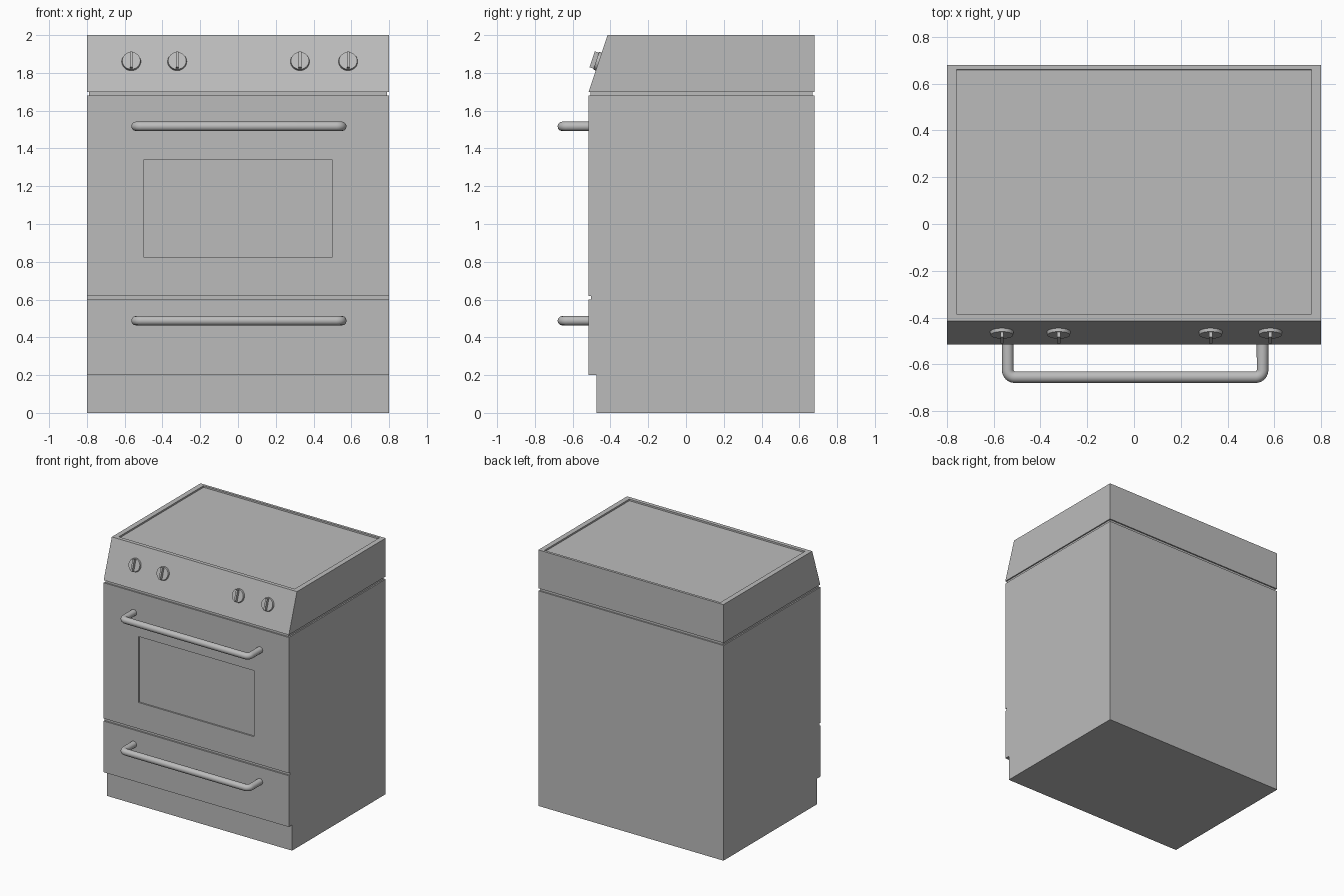
import bpy, bmesh, math
from mathutils import Matrix, Vector

if "Cube" in bpy.data.objects:
    bpy.data.objects.remove(bpy.data.objects["Cube"])

steel = bpy.data.materials.new("grey_enamel")
steel.diffuse_color = (0.5, 0.5, 0.5, 1)
steel.use_nodes = True
steel.node_tree.nodes["Principled BSDF"].inputs["Base Color"].default_value = steel.diffuse_color


def finish(bm, name, smooth=False):
    bmesh.ops.recalc_face_normals(bm, faces=bm.faces[:])
    me = bpy.data.meshes.new(name)
    bm.to_mesh(me)
    bm.free()
    ob = bpy.data.objects.new(name, me)
    bpy.context.collection.objects.link(ob)
    me.materials.append(steel)
    if smooth:
        shade(ob)
    return ob


def shade(ob):
    bpy.ops.object.select_all(action='DESELECT')
    ob.select_set(True)
    bpy.context.view_layer.objects.active = ob
    bpy.ops.object.shade_smooth_by_angle(angle=math.radians(35))


def extrude_profile(points, half):
    """Closed (y, z) side profile extruded across x."""
    bm = bmesh.new()
    left = [bm.verts.new((-half, y, z)) for y, z in points]
    right = [bm.verts.new((half, y, z)) for y, z in points]
    bm.faces.new(left)
    bm.faces.new(right[::-1])
    n = len(points)
    for i in range(n):
        j = (i + 1) % n
        bm.faces.new((left[i], right[i], right[j], left[j]))
    bmesh.ops.recalc_face_normals(bm, faces=bm.faces[:])
    return bm


def recess(bm, face, axis, half, low, high, depth):
    """Inset a face to the given rectangle and sink it."""
    mid = face.calc_center_median()[axis]
    bmesh.ops.inset_individual(bm, faces=[face], thickness=0.02)
    for v in face.verts:
        v.co.x = math.copysign(half, v.co.x)
        v.co[axis] = low if v.co[axis] < mid else high
    bm.normal_update()
    bmesh.ops.inset_individual(bm, faces=[face], thickness=0.001, depth=-depth)


# Oven body: toe kick, drawer front, groove, door with sunken window
F, B = -0.515, 0.68
bm = extrude_profile([(B, 0), (-0.475, 0), (-0.475, 0.2), (F, 0.2), (F, 0.6),
                      (F + 0.012, 0.6), (F + 0.012, 0.62), (F, 0.62),
                      (F, 1.68), (B, 1.68)], 0.8)
door = max((f for f in bm.faces if f.normal.y < -0.9), key=lambda f: f.calc_area())
recess(bm, door, 2, 0.5, 0.825, 1.34, 0.01)
finish(bm, "oven_body")

# Shadow gap below the cooktop
finish(extrude_profile([(B - 0.01, 1.67), (F + 0.01, 1.67),
                        (F + 0.01, 1.71), (B - 0.01, 1.71)], 0.79), "shadow_gap")

# Cooktop with sloped control panel and sunken top
bm = extrude_profile([(B, 1.70), (F, 1.70), (-0.415, 2.0), (B, 2.0)], 0.8)
top = max(bm.faces, key=lambda f: f.normal.z)
recess(bm, top, 1, 0.76, -0.385, 0.66, 0.012)
finish(bm, "cooktop")


# Bar handles: bent round tubes
def handle(name, z):
    x0, y1, r, cx = 0.545, -0.655, 0.03, 0.005
    side = [(x0, -0.505)]
    for i in range(7):
        a = math.radians(15 * i)
        side.append((x0 - r + r * math.cos(a), y1 + r - r * math.sin(a)))
    path = side + [(-x, y) for x, y in reversed(side)]
    cu = bpy.data.curves.new(name, 'CURVE')
    cu.dimensions = '3D'
    cu.bevel_depth = 0.025
    cu.bevel_resolution = 4
    cu.use_fill_caps = True
    sp = cu.splines.new('POLY')
    sp.points.add(len(path) - 1)
    for p, (x, y) in zip(sp.points, path):
        p.co = (x + cx, y, z, 1)
    ob = bpy.data.objects.new(name, cu)
    bpy.context.collection.objects.link(ob)
    cu.materials.append(steel)
    bpy.ops.object.select_all(action='DESELECT')
    ob.select_set(True)
    bpy.context.view_layer.objects.active = ob
    bpy.ops.object.convert(target='MESH')
    shade(bpy.context.view_layer.objects.active)


handle("door_handle", 1.517)
handle("drawer_handle", 0.488)

# Control knobs: thin dial with an upright grip, tilted with the panel
tilt = math.atan2(0.1, 0.3)
for i, x in enumerate((-0.565, -0.322, 0.328, 0.583)):
    place = Matrix.Translation((x, -0.461, 1.86)) @ Matrix.Rotation(math.pi / 2 - tilt, 4, 'X')
    bm = bmesh.new()
    bmesh.ops.create_cone(bm, cap_ends=True, segments=32, radius1=0.052, radius2=0.048,
                          depth=0.02, matrix=place @ Matrix.Translation((0, 0, 0.005)))
    bmesh.ops.create_cube(bm, size=1, matrix=place @ Matrix.Translation((0, 0, 0.02))
                          @ Matrix.Diagonal((0.014, 0.088, 0.036, 1)))
    finish(bm, "control_knob_%d" % (i + 1), True)
